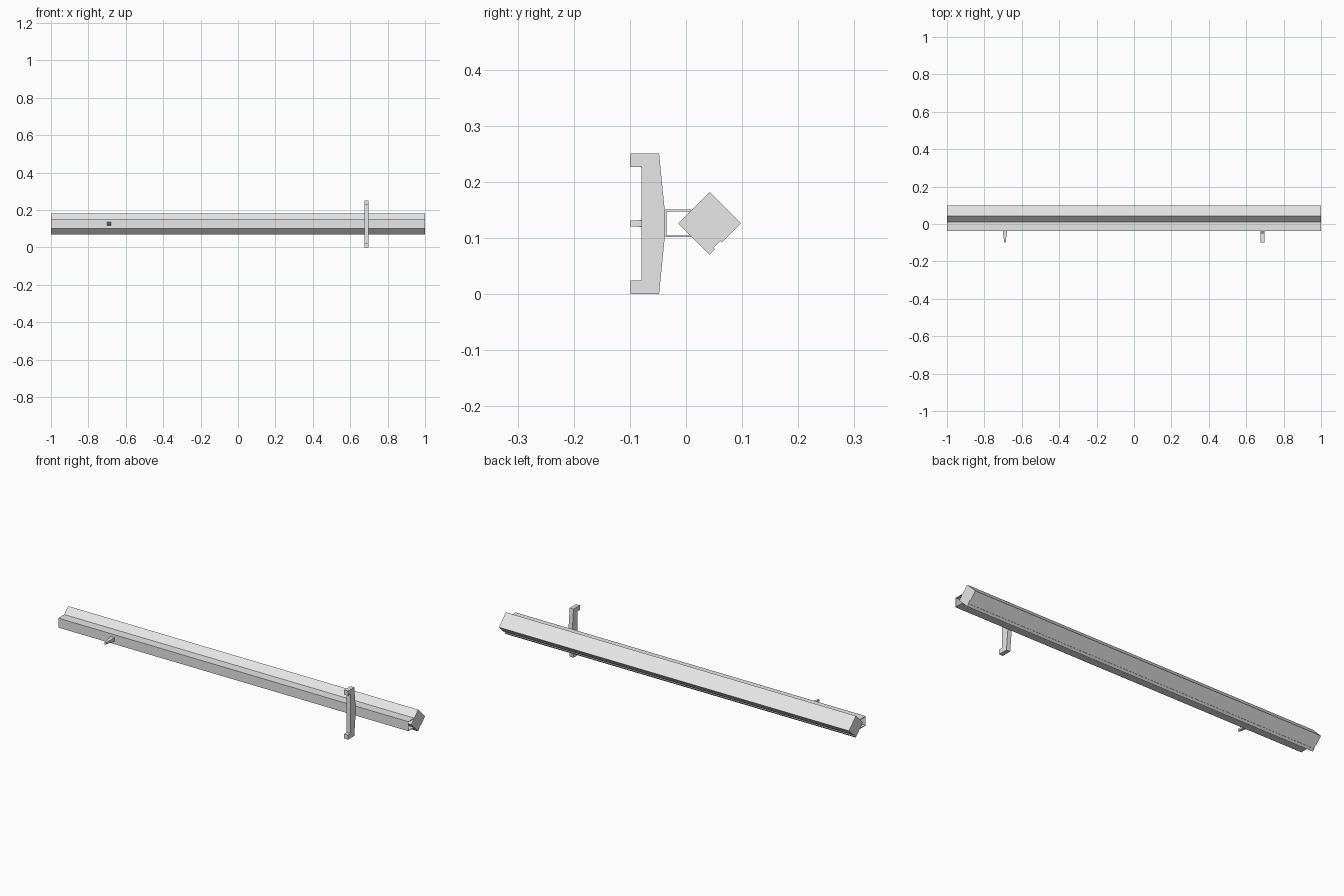
import bpy
import bmesh

cube = bpy.data.objects.get("Cube")
if cube:
    bpy.data.objects.remove(cube, do_unlink=True)

grey = bpy.data.materials.new("plain grey")
grey.use_nodes = True
colour = (0.8, 0.8, 0.8, 1)
grey.diffuse_color = colour
grey.node_tree.nodes["Principled BSDF"].inputs["Base Color"].default_value = colour


def finish(name, bm):
    bmesh.ops.recalc_face_normals(bm, faces=bm.faces)
    mesh = bpy.data.meshes.new(name)
    bm.to_mesh(mesh)
    bm.free()
    mesh.materials.append(grey)
    obj = bpy.data.objects.new(name, mesh)
    bpy.context.collection.objects.link(obj)
    return obj


def extrude_along_x(name, profile, x0, x1):
    """Extrude a closed (y, z) profile from x0 to x1."""
    bm = bmesh.new()
    face = bm.faces.new([bm.verts.new((x0, y, z)) for y, z in profile])
    result = bmesh.ops.extrude_face_region(bm, geom=[face], use_keep_orig=True)
    moved = [v for v in result["geom"] if isinstance(v, bmesh.types.BMVert)]
    bmesh.ops.translate(bm, verts=moved, vec=(x1 - x0, 0, 0))
    return finish(name, bm)


MID_Z = 0.126

# Square bar standing on its edge, with a shallow groove in the lower back face
bar_y, half = 0.042, 0.056
bar = [(bar_y - half, MID_Z), (bar_y, MID_Z - half),
       (0.052, 0.080), (0.049, 0.083), (0.061, 0.095), (0.064, 0.092),
       (bar_y + half, MID_Z), (bar_y, MID_Z + half)]
extrude_along_x("square_bar", bar, -1, 1)

# Thin open channel in front of the bar
front, back, rise, wall = -0.038, 0.010, 0.0245, 0.003
channel = [(back, MID_Z + rise), (front, MID_Z + rise),
           (front, MID_Z - rise), (back, MID_Z - rise),
           (back - wall, MID_Z - rise + wall), (front + wall, MID_Z - rise + wall),
           (front + wall, MID_Z + rise - wall), (back - wall, MID_Z + rise - wall)]
extrude_along_x("front_channel", channel, -1, 1)

# Upright bracket with a hooked lip at each end, mirrored top to bottom
upper = [(front, 0.150), (-0.048, 0.251), (-0.099, 0.251),
         (-0.099, 0.227), (-0.079, 0.227)]
lower = [(y, 0.251 - z) for y, z in reversed(upper)]
extrude_along_x("hooked_bracket", upper + lower, 0.676, 0.698)

# Tapered peg on the right-hand part of the channel
bm = bmesh.new()
rings = []
for y, half_x, half_z in ((front, 0.011, 0.009), (-0.099, 0.004, 0.005)):
    rings.append([bm.verts.new((-0.69 + sx * half_x, y, MID_Z + sz * half_z))
                  for sx, sz in ((-1, -1), (1, -1), (1, 1), (-1, 1))])
for ring in rings:
    bm.faces.new(ring)
for i in range(4):
    j = (i + 1) % 4
    bm.faces.new((rings[0][i], rings[0][j], rings[1][j], rings[1][i]))
finish("tapered_peg", bm)
